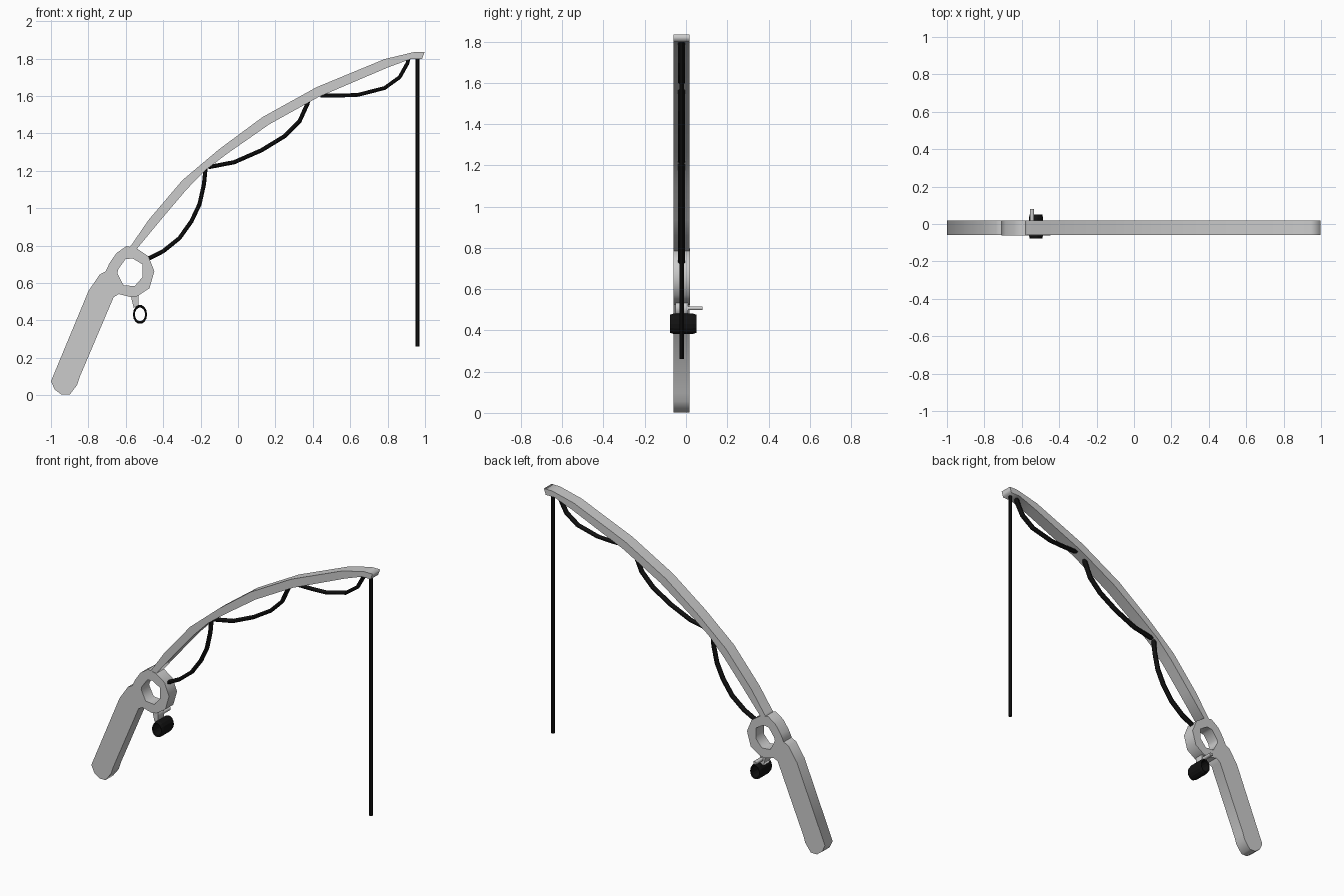
import bpy, bmesh, math
from mathutils import Vector

if "Cube" in bpy.data.objects:
    bpy.data.objects.remove(bpy.data.objects["Cube"])

black = bpy.data.materials.new("black")
black.diffuse_color = (0.006, 0.006, 0.006, 1)
black.use_nodes = True
black.node_tree.nodes["Principled BSDF"].inputs["Base Color"].default_value = black.diffuse_color
YC = -0.021  # middle plane of the rod


def plate(name, loops, depth, y=YC):
    """Flat outline(s) in the xz plane, extruded along y; inner loops become holes."""
    cu = bpy.data.curves.new(name, 'CURVE')
    cu.dimensions = '2D'
    cu.fill_mode = 'BOTH'
    cu.extrude = depth / 2
    for pts in loops:
        sp = cu.splines.new('POLY')
        sp.points.add(len(pts) - 1)
        for p, (x, z) in zip(sp.points, pts):
            p.co = (x, z, 0, 1)
        sp.use_cyclic_u = True
    ob = bpy.data.objects.new(name, cu)
    bpy.context.collection.objects.link(ob)
    ob.location.y = y
    ob.rotation_euler.x = math.pi / 2
    bpy.ops.object.select_all(action='DESELECT')
    ob.select_set(True)
    bpy.context.view_layer.objects.active = ob
    bpy.ops.object.convert(target='MESH')
    return ob


def grid_mesh(name, rings, closed, mat):
    """Skin a list of equal rings; either capped at the ends or closed on itself."""
    bm = bmesh.new()
    vs = [[bm.verts.new(p) for p in r] for r in rings]
    n, m = len(vs), len(vs[0])
    for i in range(n if closed else n - 1):
        a, b = vs[i], vs[(i + 1) % n]
        for j in range(m):
            k = (j + 1) % m
            bm.faces.new((a[j], a[k], b[k], b[j]))
    if not closed:
        bm.faces.new(vs[0])
        bm.faces.new(vs[-1])
    bmesh.ops.recalc_face_normals(bm, faces=bm.faces)
    me = bpy.data.meshes.new(name)
    bm.to_mesh(me)
    bm.free()
    if mat:
        me.materials.append(mat)
    ob = bpy.data.objects.new(name, me)
    bpy.context.collection.objects.link(ob)
    return ob


def line(name, pts, thick, width, sides=8):
    """Sweep an oval section along a path lying in the rod's middle plane."""
    path = [Vector((x, YC, z)) for x, z in pts]
    rings = []
    for i, p in enumerate(path):
        t = (path[min(i + 1, len(path) - 1)] - path[max(i - 1, 0)]).normalized()
        nrm = Vector((-t.z, 0, t.x))
        rings.append([p + nrm * (thick / 2 * math.cos(a)) + Vector((0, width / 2 * math.sin(a), 0))
                      for a in (2 * math.pi * (k + 0.5) / sides for k in range(sides))])
    return grid_mesh(name, rings, False, black)


# handle
plate("handle", [[(-1.0, .075), (-.98, .03), (-.943, .003), (-.90, .003), (-.86, .055),
                  (-.847, .096), (-.665, .524), (-.63, .545), (-.655, .655), (-.705, .663),
                  (-.74, .645), (-.80, .556)]], .078)

# reel ring with its open centre
plate("reel_ring", [
    [(-.708, .663), (-.687, .706), (-.65, .76), (-.597, .797), (-.543, .786), (-.479, .743),
     (-.447, .663), (-.473, .572), (-.537, .53), (-.57, .524), (-.634, .54), (-.668, .58)],
    [(-.602, .727), (-.564, .732), (-.511, .70), (-.511, .631), (-.553, .583),
     (-.612, .588), (-.645, .652), (-.64, .674)]], .081)

# curved rod
top = [(-.597, .775), (-.57, .803), (-.479, .936), (-.297, 1.15), (-.10, 1.316), (.131, 1.487),
       (.42, 1.647), (.783, 1.797), (.938, 1.834), (.997, 1.834)]
bottom = [(.984, 1.797), (.922, 1.797), (.80, 1.752), (.43, 1.594), (.168, 1.449), (-.061, 1.289),
          (-.174, 1.203), (-.275, 1.10), (-.414, .936), (-.543, .78)]
plate("rod", [top + bottom], .078)

# crank bracket and sideways pin
plate("crank_bracket", [[(-.575, .54), (-.558, .467), (-.532, .482), (-.532, .54)]], .06)
plate("crank_pin", [[(-.555, .499), (-.535, .499), (-.535, .515), (-.555, .515)]], .09, .036)

# crank knob: short oval tube with rounded ends
profile = [(.72, -.072), (.88, -.077), (1, -.058), (1, .032), (.88, .05), (.72, .046)]
grid_mesh("crank_knob", [[(-.524 + .038 * r * math.cos(a), y, .432 + .051 * r * math.sin(a))
                          for r, y in profile]
                         for a in (2 * math.pi * k / 14 for k in range(14))], True, black)

# line sagging between the guides, then hanging from the tip
line("line_sag_lower", [(-.485, .727), (-.40, .77), (-.313, .84), (-.249, .93), (-.206, 1.021),
                        (-.182, 1.128), (-.174, 1.21)], .024, .036)
line("line_sag_middle", [(-.16, 1.219), (-.02, 1.246), (.126, 1.31), (.249, 1.385), (.329, 1.465),
                         (.372, 1.56), (.378, 1.59)], .024, .036)
line("line_sag_upper", [(.44, 1.602), (.54, 1.602), (.64, 1.606), (.783, 1.642), (.864, 1.70),
                        (.906, 1.775), (.912, 1.80)], .022, .036)
line("hanging_line", [(.96, .26), (.96, 1.81)], .023, .023)
